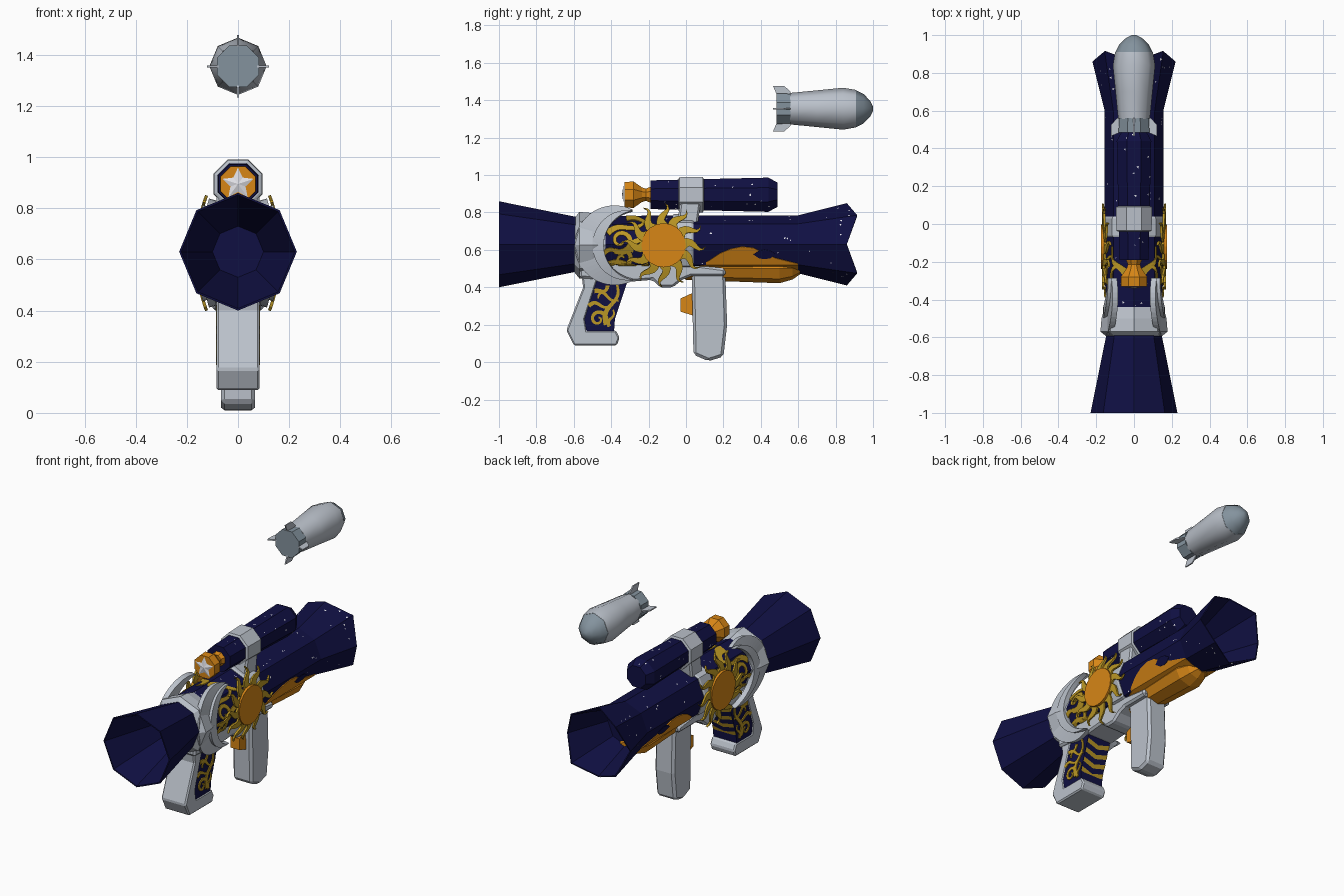
import bpy, bmesh, math, random
from mathutils import Vector

random.seed(4)
if "Cube" in bpy.data.objects:
    bpy.data.objects.remove(bpy.data.objects["Cube"])


def material(name, rgb):
    m = bpy.data.materials.new(name)
    m.use_nodes = True
    m.diffuse_color = (*rgb, 1)
    m.node_tree.nodes["Principled BSDF"].inputs["Base Color"].default_value = (*rgb, 1)
    return m


NAVY = material("navy", (.005, .005, .055))
SILVER = material("silver", (.50, .54, .60))
SLATE = material("slate", (.23, .29, .34))
ORANGE = material("orange", (.68, .24, .008))
GOLD = material("gold", (.50, .31, .018))
WHITE = material("white", (.8, .8, .85))
AXIS, R = .63, .155          # main tube height and radius


def finish(name, bm, mat, smooth=None, recalc=True):
    if recalc:
        bmesh.ops.recalc_face_normals(bm, faces=bm.faces)
    me = bpy.data.meshes.new(name)
    bm.to_mesh(me)
    bm.free()
    me.materials.append(mat)
    ob = bpy.data.objects.new(name, me)
    bpy.context.collection.objects.link(ob)
    if smooth:
        me.shade_smooth()
        me.set_sharp_from_angle(angle=math.radians(smooth))
    return ob


def tube(name, rings, cz, mat, flat_top=False, sx=1, smooth=None):
    """Eight-sided loft along y; a ring is (y, radius[, extra y on diagonals])."""
    bm, loops = bmesh.new(), []
    turn = math.pi / 8 if flat_top else 0
    for y, r, *zig in rings:
        loops.append([bm.verts.new((sx * r * math.cos(k * math.pi / 4 + turn),
                                    y + (zig[0] if zig and k % 2 else 0),
                                    cz + r * math.sin(k * math.pi / 4 + turn)))
                      for k in range(8)])
    for a, b in zip(loops, loops[1:]):
        for k in range(8):
            n = (k + 1) % 8
            bm.faces.new((a[k], a[n], b[n], b[k]))
    bm.faces.new(loops[0])
    bm.faces.new(loops[-1])
    return finish(name, bm, mat, smooth)


def prism(name, pts, half, mat, bevel=0, x=0):
    """Side profile (y, z) extruded across x."""
    bm = bmesh.new()
    face = bm.faces.new([bm.verts.new((x - half, y, z)) for y, z in pts])
    ext = bmesh.ops.extrude_face_region(bm, geom=[face])["geom"]
    bmesh.ops.translate(bm, vec=(2 * half, 0, 0),
                        verts=[v for v in ext if isinstance(v, bmesh.types.BMVert)])
    ob = finish(name, bm, mat)
    if bevel:
        mod = ob.modifiers.new("bevel", "BEVEL")
        mod.width, mod.segments = bevel, 1
    return ob


def mirror(ob):
    ob.modifiers.new("mirror", "MIRROR")
    return ob


def on_tube(y, z, lift=.005):
    d = abs(z - AXIS)
    return max(0, min(R - .414 * d, (R - d) / .414)) + lift


def strip(bm, rows, place):
    """Sheet of quads through rows of (y, z) points, facing +x."""
    grid = [[bm.verts.new((place(y, z), y, z)) for y, z in row] for row in rows]
    for a, b in zip(grid, grid[1:]):
        for i in range(len(a) - 1):
            f = bm.faces.new((a[i], a[i + 1], b[i + 1], b[i]))
            f.normal_update()
            if f.normal.x < 0:
                f.normal_flip()


def ribbon(bm, path, width, place, taper=0.4):
    rows, n = [], len(path)
    for i, p in enumerate(path):
        p = Vector(p)
        t = (Vector(path[min(i + 1, n - 1)]) - Vector(path[max(i - 1, 0)])).normalized()
        side = Vector((-t.y, t.x)) * width / 2 * (1 - (1 - taper) * i / (n - 1))
        rows.append([p - side, p, p + side])
    strip(bm, rows, place)


def spiral(cy, cz, r, start, turns):
    return [(cy + r * (1 - .8 * i / 24) * math.cos(start + turns * math.tau * i / 24),
             cz + r * (1 - .8 * i / 24) * math.sin(start + turns * math.tau * i / 24))
            for i in range(25)]


def wave(a, b, amp, cycles=1):
    a, b = Vector(a), Vector(b)
    n = Vector((-(b - a).y, (b - a).x)).normalized()
    return [a.lerp(b, i / 12) + n * amp * math.sin(cycles * math.tau * i / 12) for i in range(13)]


def plate(name, bm, mat, thick):
    ob = finish(name, bm, mat, recalc=False)
    mod = ob.modifiers.new("thickness", "SOLIDIFY")
    mod.thickness = thick
    return mirror(ob)


def specks(name, ob, count, keep, cz):
    """Tiny painted stars scattered over the outward faces of a tube."""
    faces = [f for f in ob.data.polygons if len(f.vertices) == 4 and keep(f.center.y)
             and f.normal.dot(Vector((f.center.x, 0, f.center.z - cz))) > 0]
    bm = bmesh.new()
    for f in random.choices(faces, [f.area for f in faces], k=count):
        a, b, c, d = (ob.data.vertices[i].co for i in f.vertices)
        u, v = random.uniform(.06, .94), random.uniform(.04, .96)
        p = a.lerp(b, u).lerp(d.lerp(c, u), v) + f.normal * .002
        e1 = (b - a).normalized()
        e2 = f.normal.cross(e1)
        s, ang = random.uniform(.004, .009), random.uniform(0, 6)
        bm.faces.new([bm.verts.new(p + s * (e1 * math.cos(ang + k * 2.1) + e2 * math.sin(ang + k * 2.1)))
                      for k in range(3)])
    return finish(name, bm, WHITE, recalc=False)


# Main tube: hollow rear funnel, body and flared muzzle with a zigzag rim
body = tube("main_tube", [(-.6, .10), (-1, .222), (-1, .23), (-.58, .145), (-.5, .15), (0, R),
                          (.6, R), (.86, .22, .055), (.86, .212, .055), (.6, .12)], AXIS, NAVY)
specks("tube_stars", body, 110, lambda y: y > -.3, AXIS)

# Silver collars, lower frame and grips
tube("rear_collar", [(-.6, .14), (-.57, .178), (-.5, .172), (-.43, .153)], AXIS - .005, SILVER)
tube("middle_collar", [(-.07, .158), (-.06, .163), (.03, .163), (.04, .158)], AXIS, SILVER)
prism("lower_frame", [(-.57, .45), (-.3, .43), (-.18, .44), (-.14, .4), (-.07, .4), (-.02, .44),
                      (.03, .46), (.21, .46), (.21, .5), (-.02, .53), (-.57, .53)], .1, SILVER, .012)
prism("fore_grip", [(.03, .48), (.04, .04), (.12, .005), (.2, .03), (.22, .2), (.21, .48)],
      .067, SILVER, .015)
prism("grip_frame", [(-.56, .48), (-.55, .4), (-.64, .17), (-.6, .09), (-.37, .09), (-.355, .13),
                     (-.375, .17), (-.53, .17), (-.54, .23), (-.47, .45)], .085, SILVER, .008)
prism("grip_panel", [(-.5, .46), (-.55, .22), (-.54, .16), (-.385, .16), (-.38, .23), (-.31, .44)],
      .08, NAVY)
prism("trigger", [(-.03, .34), (.035, .37), (.035, .25), (-.03, .27)], .03, ORANGE)

# Orange lower tube with a wavy painted edge and a navy spot
tube("lower_tube", [(-.02, .05), (0, .06), (.5, .078), (.57, .058), (.61, .03)], .5, ORANGE, sx=1.3)
bm = bmesh.new()
crest = [.50, .51, .54, .58, .605, .617, .61, .58, .555, .54, .525]
strip(bm, [[(.06 * i, .48), (.06 * i, min(.52, z)), (.06 * i, z)] for i, z in enumerate(crest)], on_tube)
plate("flame_panel", bm, ORANGE, .005)
bm = bmesh.new()
strip(bm, [[(.42 + .06 * c, .575 - .025 * s), (.42 + .06 * c, .575 + .025 * s)]
           for c, s in ((-1, 0), (-.5, .8), (0, 1), (.5, .8), (1, 0))],
      lambda y, z: on_tube(y, z, .008))
plate("flame_spot", bm, NAVY, .003)

# Gold swirls on the body and on the grip
bm = bmesh.new()
for path, w in [(spiral(-.35, .65, .065, 4.2, 1.3), .03), (spiral(-.34, .55, .05, 1.2, -1.1), .026),
                (wave((-.42, .69), (-.22, .75), .015), .035), (wave((-.42, .52), (-.2, .52), .015), .03),
                (wave((-.3, .59), (-.17, .72), .02), .035), (wave((-.44, .58), (-.3, .60), .015), .026),
                (wave((-.32, .77), (-.12, .73), .012), .025)]:
    ribbon(bm, path, w, on_tube)
plate("body_swirls", bm, GOLD, .006)
bm = bmesh.new()
for path, w in [(spiral(-.47, .23, .045, 0, 1.2), .022), (wave((-.425, .2), (-.37, .42), .02), .03),
                (wave((-.52, .3), (-.4, .31), .015), .024), (wave((-.49, .38), (-.36, .33), .012), .024),
                (wave((-.42, .41), (-.47, .34), .008), .022), (wave((-.41, .19), (-.39, .28), .01), .02)]:
    ribbon(bm, path, w, lambda y, z: .086)
plate("grip_swirls", bm, GOLD, .006)
bm = bmesh.new()
for k in range(4):
    z = .2 + .055 * k
    for s in (-1, 1):
        a = bm.verts.new((0, -.379 + .34 * (z - .23) + .003, z))
        b = bm.verts.new((s * .079, -.379 + .34 * (z + .02 - .23) + .003, z + .02))
        c = bm.verts.new((s * .079, -.379 + .34 * (z + .045 - .23) + .003, z + .045))
        d = bm.verts.new((0, -.379 + .34 * (z + .025 - .23) + .003, z + .025))
        bm.faces.new((a, b, c, d))
finish("grip_front_stripes", bm, GOLD)


# Crescents beside the rear collar
def arc(h, sag, u):
    rad = (h * h + sag * sag) / (2 * sag)
    ang = u * math.atan2(h, rad - sag)
    return (-.285 - sag + rad - rad * math.cos(ang), .625 + rad * math.sin(ang))


for name, h, out, inn, x in (("outer_crescent", .19, .31, .19, .145), ("inner_crescent", .186, .215, .155, .163)):
    bm = bmesh.new()
    strip(bm, [[arc(h, out, u / 16), arc(h, inn, u / 16)] for u in range(-16, 17)],
          lambda y, z: x - .7 * (z - .625) ** 2)
    plate(name, bm, SILVER, .03)

# Sun emblem: disc and curling rays
SY, SZ = -.12, .625
bm = bmesh.new()
for k in range(12):
    base = k * math.tau / 12
    path = []
    for i in range(9):
        r, a = .095 + .0165 * i, base + .12 * math.sin(i * .75)
        path.append((SY + r * math.cos(a), SZ + r * math.sin(a)))
    ribbon(bm, path, .062, lambda y, z: .17 - .8 * (z - SZ) ** 2, taper=.02)
plate("sun_rays", bm, GOLD, .012)
mirror(prism("sun_disc", [(SY + .118 * math.cos(k * math.tau / 20), SZ + .118 * math.sin(k * math.tau / 20))
                          for k in range(20)], .014, ORANGE, x=.162))

# Scope with bracket, eyepiece and star
SC = .895
scope = tube("scope_tube", [(-.19, .06), (-.19, .083), (.44, .099), (.49, .07)], SC, NAVY, True)
specks("scope_stars", scope, 40, lambda y: True, SC)
tube("scope_bracket", [(-.04, .09), (-.035, .101), (.09, .104), (.095, .09)], SC, SILVER, True)
prism("bracket_foot", [(-.05, .72), (.06, .72), (.08, .86), (-.03, .86)], .085, SILVER, .01)
tube("eyepiece", [(-.33, .074), (-.28, .076), (-.235, .042), (-.215, .035), (-.18, .05)], SC, ORANGE, True)
bm = bmesh.new()
rim = [bm.verts.new((r * math.sin(k * math.pi / 5), -.333, SC + r * math.cos(k * math.pi / 5)))
       for k, r in enumerate([.064, .031] * 5)]
peak = bm.verts.new((0, -.342, SC))
for k in range(10):
    bm.faces.new((rim[k], rim[(k + 1) % 10], peak))
bm.faces.new(rim)
finish("eyepiece_star", bm, WHITE)

# Rocket floating above the muzzle
RZ = 1.355
tube("rocket_tail", [(.485, .088), (.56, .086)], RZ, SLATE, True)
tube("rocket_body", [(.555, .084), (.7, .098), (.84, .112), (.91, .1)], RZ, SILVER, smooth=50)
tube("rocket_nose", [(.905, .101), (.95, .078), (.985, .042), (1, .012)], RZ, SLATE, smooth=50)
for k, side in enumerate(("top", "left", "bottom", "right")):
    fin = prism("rocket_fin_" + side, [(.465, .122), (.525, .122), (.56, .09), (.56, .075), (.485, .075)],
                .004, SILVER)
    fin.rotation_euler.y = k * math.pi / 2
    fin.location.z = RZ
